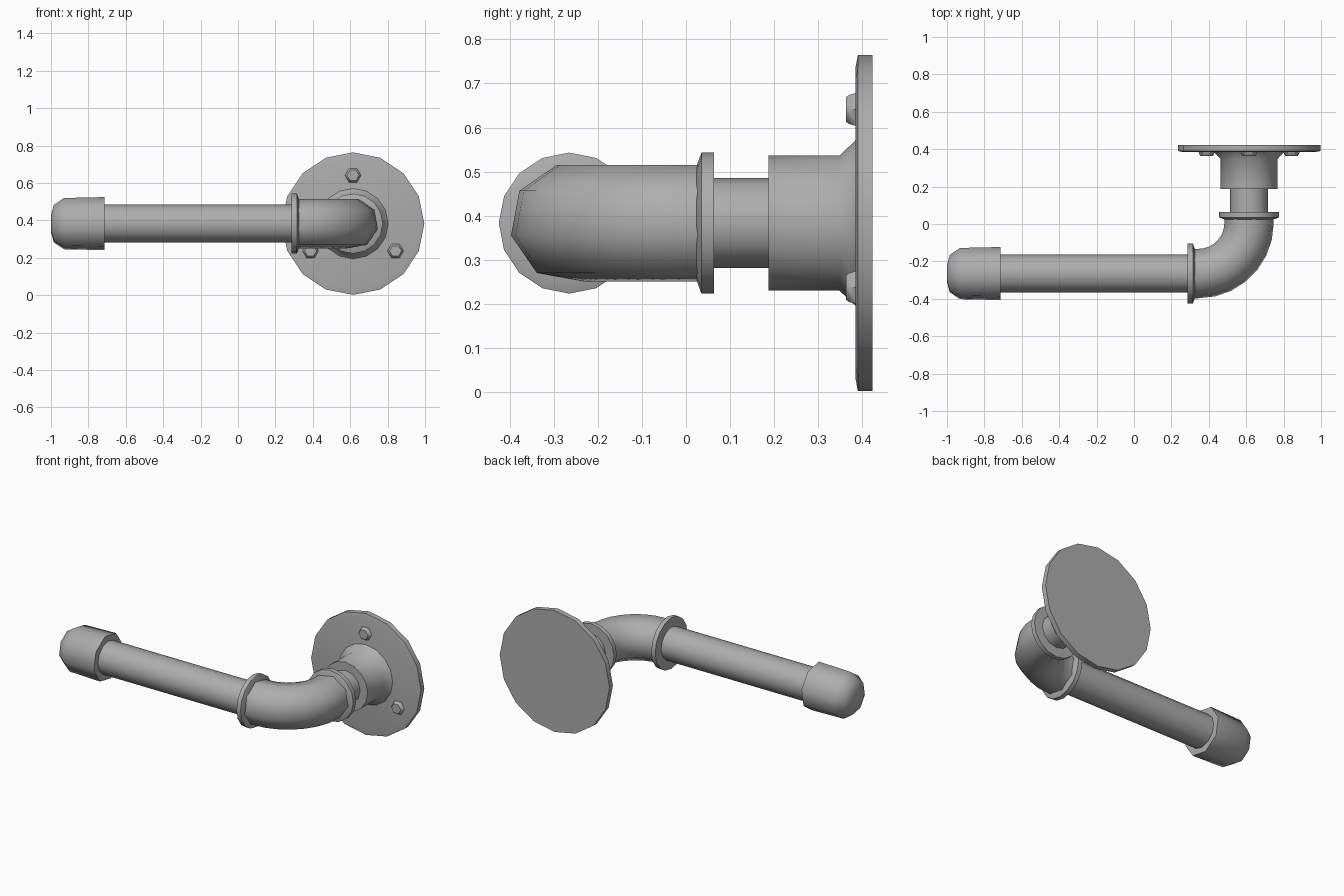
import bpy, bmesh
from math import sin, cos, radians, pi
from mathutils import Vector

if "Cube" in bpy.data.objects:
    bpy.data.objects.remove(bpy.data.objects["Cube"])

STEEL = bpy.data.materials.new("grey steel")
STEEL.use_nodes = True
GREY = (0.42, 0.42, 0.42, 1)
STEEL.diffuse_color = GREY
STEEL.node_tree.nodes["Principled BSDF"].inputs["Base Color"].default_value = GREY

WALL_X, ARM_Y, MID_Z = 0.615, -0.265, 0.383
UP = Vector((0, 0, 1))


def skin(name, rings, sides, phase=0):
    """Join rings of (centre, sideways direction, radius) into a closed tube."""
    bm = bmesh.new()
    loops = []
    for centre, side, radius in rings:
        angles = [radians(phase) + 2 * pi * i / sides for i in range(sides)]
        loops.append([bm.verts.new(centre + radius * (cos(a) * side + sin(a) * UP)) for a in angles])
    for a, b in zip(loops, loops[1:]):
        for i in range(sides):
            j = (i + 1) % sides
            bm.faces.new((a[i], a[j], b[j], b[i]))
    bm.faces.new(loops[0])
    bm.faces.new(loops[-1])
    bmesh.ops.recalc_face_normals(bm, faces=bm.faces)
    mesh = bpy.data.meshes.new(name)
    bm.to_mesh(mesh)
    bm.free()
    mesh.materials.append(STEEL)
    obj = bpy.data.objects.new(name, mesh)
    bpy.context.collection.objects.link(obj)
    bpy.ops.object.select_all(action="DESELECT")
    obj.select_set(True)
    bpy.context.view_layer.objects.active = obj
    bpy.ops.object.shade_smooth_by_angle(angle=radians(50))
    return obj


def along_x(name, profile, sides, phase=0):
    return skin(name, [(Vector((x, ARM_Y, MID_Z)), Vector((0, 1, 0)), r) for x, r in profile], sides, phase)


def along_y(name, profile, sides, phase=0, x=WALL_X, z=MID_Z):
    return skin(name, [(Vector((x, y, z)), Vector((-1, 0, 0)), r) for y, r in profile], sides, phase)


# Wall flange with its flared socket
along_y("wall_flange", [(0.385, 0.355), (0.39, 0.381), (0.423, 0.381)], 16)
along_y("flange_socket", [(0.187, 0.153), (0.348, 0.153), (0.387, 0.19)], 16)

# Hexagonal bolts
for name, x, z in (("top_bolt", 0, 0.258), ("left_bolt", 0.227, -0.146), ("right_bolt", -0.227, -0.146)):
    along_y(name, [(0.363, 0.032), (0.37, 0.038), (0.388, 0.044)], 6, x=WALL_X + x, z=MID_Z + z)

# Short connecting pipe
along_y("connector_pipe", [(0.04, 0.102), (0.2, 0.102)], 12)

# Elbow swept through a quarter turn, with a collar at each end
BEND = 0.27
pivot = Vector((WALL_X - BEND, ARM_Y + BEND, MID_Z))
side = Vector((0, 1, 0))
rings = [(Vector((0.3, ARM_Y, MID_Z)), side, 0.135)]
STEPS = 7
for i in range(STEPS + 1):
    t = i / STEPS * pi / 2
    side = Vector((-sin(t), cos(t), 0))
    rings.append((pivot - BEND * side, side, 0.135))
rings.append((Vector((WALL_X, 0.05, MID_Z)), side, 0.135))
skin("elbow", rings, 8, 12)
along_x("arm_collar", [(0.287, 0.16), (0.315, 0.16), (0.326, 0.13)], 16)
along_y("wall_collar", [(0.063, 0.16), (0.035, 0.16), (0.024, 0.13)], 16)

# Long arm pipe and its rounded end cap
along_x("arm_pipe", [(-0.75, 0.102), (0.3, 0.102)], 12)
along_x("end_cap", [(-0.715, 0.145), (-0.93, 0.14), (-0.985, 0.102), (-1.0, 0.045)], 8, 12)
